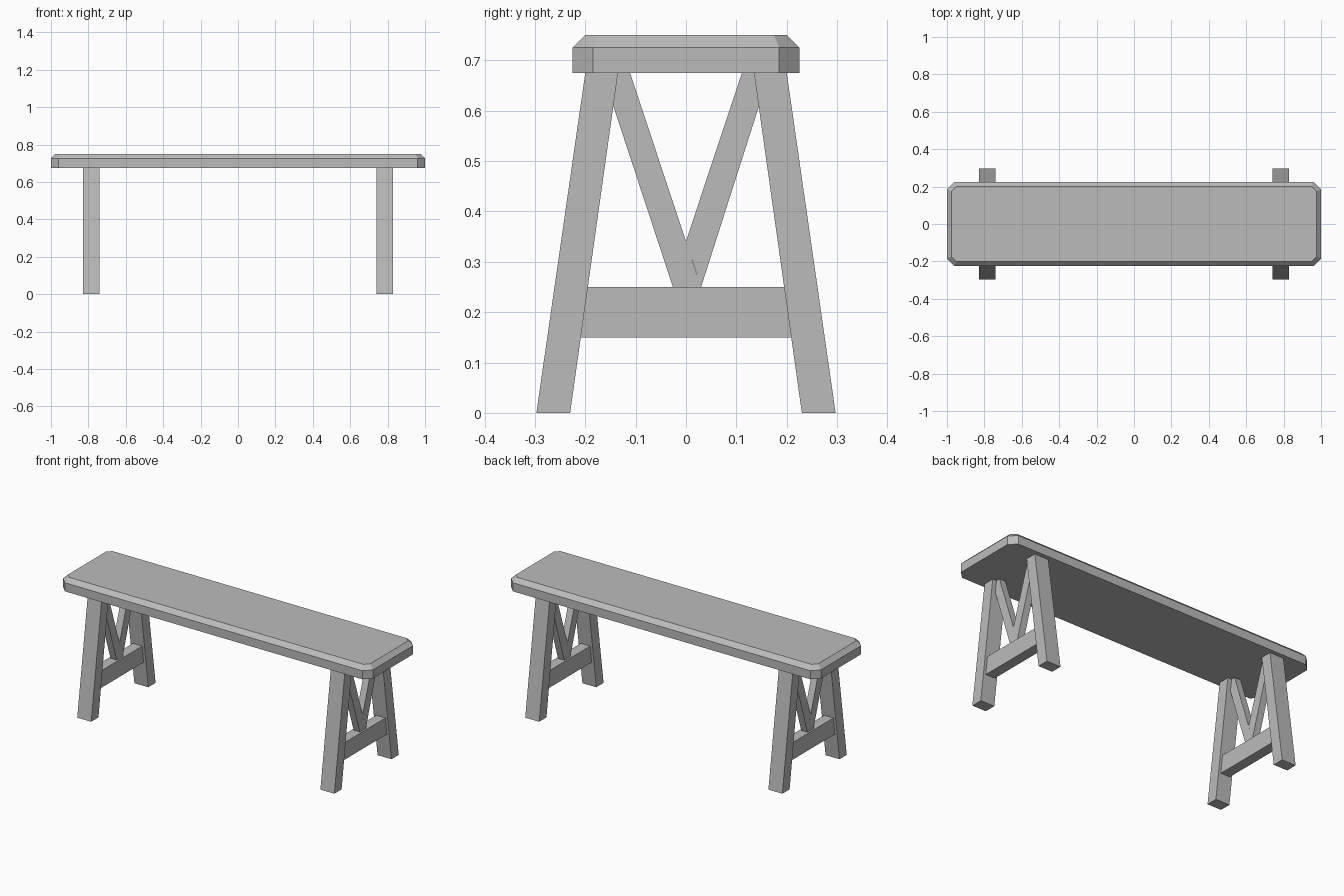
import bpy, bmesh

if "Cube" in bpy.data.objects:
    bpy.data.objects.remove(bpy.data.objects["Cube"])

grey = bpy.data.materials.new("plain grey")
grey.diffuse_color = (0.5, 0.5, 0.5, 1)
grey.use_nodes = True
grey.node_tree.nodes["Principled BSDF"].inputs["Base Color"].default_value = grey.diffuse_color


def finish(name, bm):
    bmesh.ops.recalc_face_normals(bm, faces=bm.faces)
    mesh = bpy.data.meshes.new(name)
    bm.to_mesh(mesh)
    bm.free()
    mesh.materials.append(grey)
    obj = bpy.data.objects.new(name, mesh)
    bpy.context.collection.objects.link(obj)


def prism(name, profile, x, width):
    """Extrude a (y, z) profile along x, centred on x."""
    bm = bmesh.new()
    face = bm.faces.new([bm.verts.new((x - width / 2, y, z)) for y, z in profile])
    geom = bmesh.ops.extrude_face_region(bm, geom=[face])["geom"]
    bmesh.ops.translate(bm, vec=(width, 0, 0),
                        verts=[v for v in geom if isinstance(v, bmesh.types.BMVert)])
    finish(name, bm)


def octagon(bm, hx, hy, c, z):
    pts = [(hx, hy - c), (hx - c, hy), (c - hx, hy), (-hx, hy - c),
           (-hx, c - hy), (c - hx, -hy), (hx - c, -hy), (hx, c - hy)]
    return [bm.verts.new((x, y, z)) for x, y in pts]


# Seat: clipped corners and a chamfered top edge
bm = bmesh.new()
rings = [octagon(bm, 1, 0.225, 0.04, 0.675),
         octagon(bm, 1, 0.225, 0.04, 0.725),
         octagon(bm, 0.975, 0.2, 0.0254, 0.75)]
bm.faces.new(rings[0])
bm.faces.new(rings[-1])
for a, b in zip(rings, rings[1:]):
    for i in range(8):
        j = (i + 1) % 8
        bm.faces.new((a[i], a[j], b[j], b[i]))
finish("seat", bm)

# Trestle profiles in (y, z)
leg = [(-0.297, 0), (-0.23, 0), (-0.135, 0.675), (-0.2, 0.675)]
rail = [(-0.209, 0.15), (0.209, 0.15), (0.195, 0.25), (-0.195, 0.25)]
brace = [(-0.166, 0.675), (-0.111, 0.675), (0.03, 0.25), (-0.026, 0.25)]
butted_brace = [(0.111, 0.675), (0.166, 0.675), (0.03, 0.25), (0, 0.341)]

for side, x in (("left", -0.785), ("right", 0.785)):
    prism(side + "_front_leg", leg, x, 0.09)
    prism(side + "_back_leg", [(-y, z) for y, z in leg], x, 0.09)
    prism(side + "_cross_rail", rail, x, 0.06)
    prism(side + "_front_brace", brace, x, 0.04)
    prism(side + "_back_brace", butted_brace, x, 0.04)
